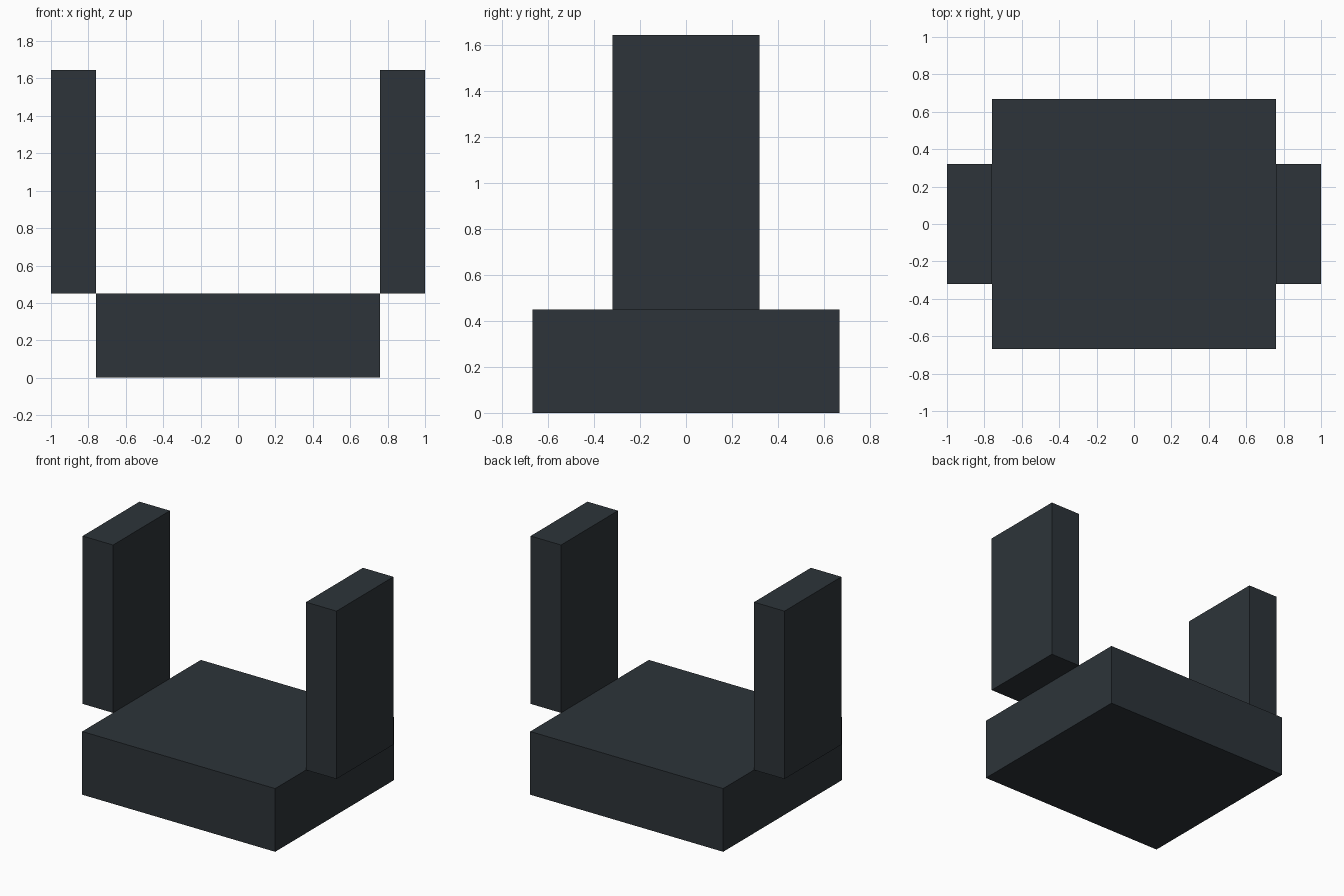
import bpy
import bmesh
from mathutils import Matrix, Vector

cube = bpy.data.objects.get("Cube")
if cube:
    bpy.data.objects.remove(cube, do_unlink=True)

# One dark slate colour for every part
slate = bpy.data.materials.new("dark_slate")
slate.use_nodes = True
colour = (0.026, 0.034, 0.041, 1)
slate.diffuse_color = colour
slate.node_tree.nodes["Principled BSDF"].inputs["Base Color"].default_value = colour


def box(name, low, high):
    """Axis-aligned box between two corners, with its origin at its centre."""
    low, high = Vector(low), Vector(high)
    bm = bmesh.new()
    bmesh.ops.create_cube(bm, size=1, matrix=Matrix.Diagonal((*(high - low), 1)))
    mesh = bpy.data.meshes.new(name)
    bm.to_mesh(mesh)
    bm.free()
    mesh.materials.append(slate)
    obj = bpy.data.objects.new(name, mesh)
    obj.location = (low + high) / 2
    bpy.context.collection.objects.link(obj)
    return obj


half_width, half_depth, base_top = 0.76, 0.667, 0.45
post_half_depth, post_top = 0.32, 1.645

# Base slab
box("base", (-half_width, -half_depth, 0), (half_width, half_depth, base_top))

# Upright posts, just outside the base edges
for name, x0, x1 in (("left_post", half_width, 1), ("right_post", -1, -half_width)):
    box(name, (x0, -post_half_depth, base_top), (x1, post_half_depth, post_top))
